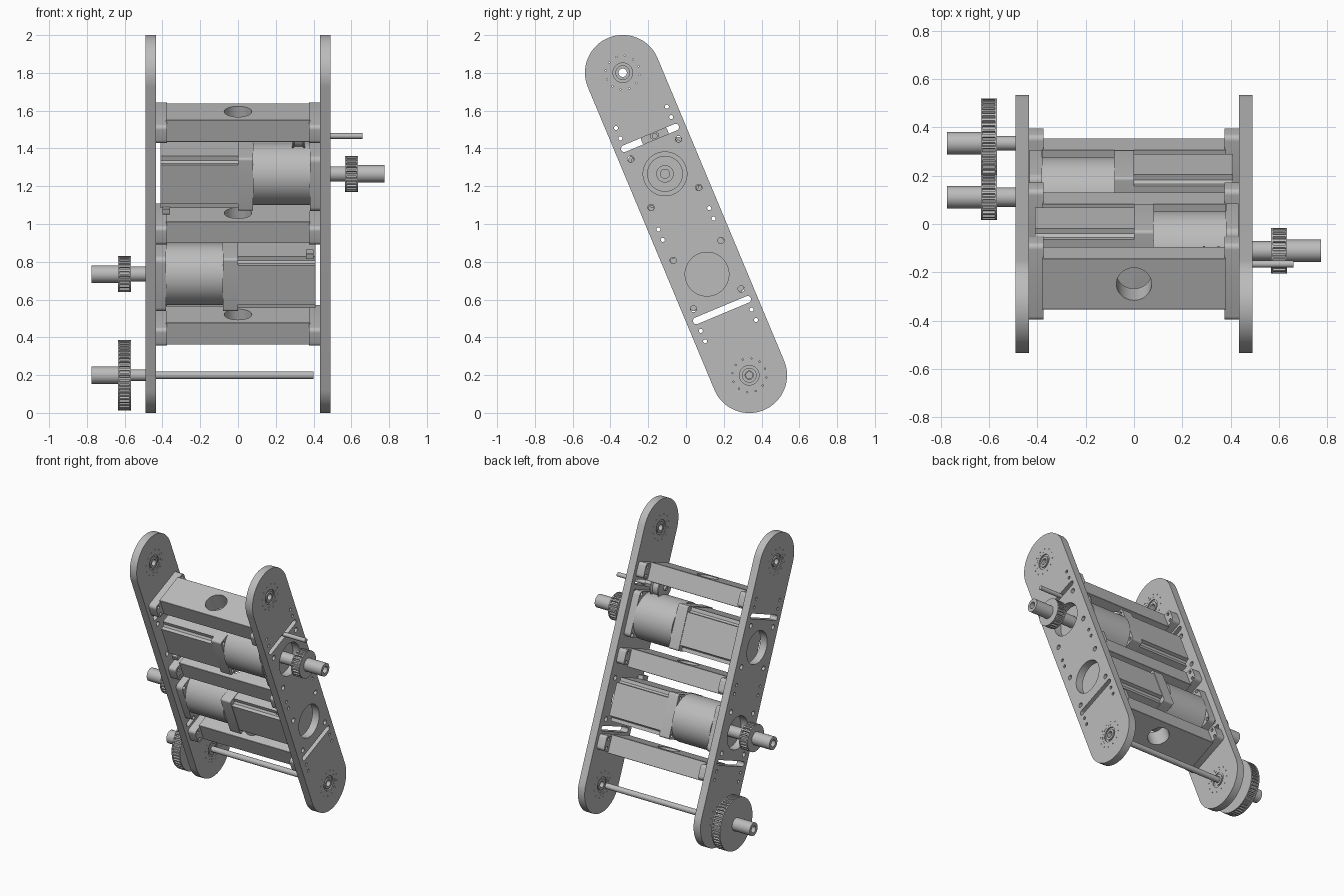
import bpy, bmesh, math
from mathutils import Matrix

cube = bpy.data.objects.get("Cube")
if cube:
    bpy.data.objects.remove(cube, do_unlink=True)

grey = bpy.data.materials.new("machined grey")
grey.use_nodes = True
grey.diffuse_color = (0.5, 0.5, 0.5, 1)
grey.node_tree.nodes["Principled BSDF"].inputs["Base Color"].default_value = (0.5, 0.5, 0.5, 1)

# Parts are built upright (y across the frame, z along it), then leaned back
LEAN = Matrix.Translation((0, 0, 1)) @ Matrix.Rotation(math.radians(22.7), 4, 'X')
END, MOTOR, BEAM, SLOT = 0.868, 0.288, 0.582, 0.494


def circle(r, cy=0, cz=0, n=32):
    return [(cy + r * math.cos(2 * math.pi * i / n), cz + r * math.sin(2 * math.pi * i / n))
            for i in range(n)]


def rounded(w, h, r, cy=0, cz=0, n=6):
    """Rounded rectangle with half sizes w and h."""
    pts = []
    for k, (sy, sz) in enumerate([(1, 1), (-1, 1), (-1, -1), (1, -1)]):
        for i in range(n + 1):
            a = math.pi / 2 * (k + i / n)
            pts.append((cy + sy * (w - r) + r * math.cos(a), cz + sz * (h - r) + r * math.sin(a)))
    return pts


def prism(bm, pts, x0, x1):
    """Extrude a (y, z) outline along x."""
    lo, hi = min(x0, x1), max(x0, x1)
    a = [bm.verts.new((lo, y, z)) for y, z in pts]
    b = [bm.verts.new((hi, y, z)) for y, z in pts]
    n = len(pts)
    bm.faces.new(a[::-1])
    bm.faces.new(b)
    for i in range(n):
        j = (i + 1) % n
        bm.faces.new((a[i], a[j], b[j], b[i]))


def lathe(bm, prof, cy, cz, n=32):
    """Revolve a closed (x, radius) loop about an axis along x."""
    rings = []
    for x, r in prof:
        rings.append([bm.verts.new((x, y, z)) for y, z in circle(r, cy, cz, n)])
    for k, ring in enumerate(rings):
        nxt = rings[(k + 1) % len(rings)]
        for i in range(n):
            j = (i + 1) % n
            bm.faces.new((ring[i], ring[j], nxt[j], nxt[i]))


def tube(bm, x0, x1, ro, ri, cy, cz):
    lathe(bm, [(x0, ri), (x0, ro), (x1, ro), (x1, ri)], cy, cz)


def make(name, bm, cutter=None):
    """Turn a bmesh into a finished object, cutting holes where asked."""
    def to_object(n, b):
        bmesh.ops.recalc_face_normals(b, faces=b.faces[:])
        me = bpy.data.meshes.new(n)
        b.to_mesh(me)
        b.free()
        o = bpy.data.objects.new(n, me)
        bpy.context.collection.objects.link(o)
        return o
    ob = to_object(name, bm)
    if cutter:
        cut = to_object("hole_cutter", cutter)
        cut.hide_render = True
        mod = ob.modifiers.new("holes", 'BOOLEAN')
        mod.operation, mod.solver, mod.object = 'DIFFERENCE', 'EXACT', cut
        dg = bpy.context.evaluated_depsgraph_get()
        dg.update()
        ob_mesh = bpy.data.meshes.new_from_object(ob.evaluated_get(dg))
        ob.modifiers.clear()
        ob.data = ob_mesh
        bpy.data.objects.remove(cut, do_unlink=True)
    ob.data.materials.clear()
    ob.data.materials.append(grey)
    ob.data.transform(LEAN)
    bpy.ops.object.select_all(action='DESELECT')
    ob.select_set(True)
    bpy.context.view_layer.objects.active = ob
    bpy.ops.object.shade_smooth_by_angle(angle=math.radians(30))
    return ob


# Side plates with bearing seats, motor openings, slots and screw holes
for side, word in ((1, "left"), (-1, "right")):
    bm, cut = bmesh.new(), bmesh.new()
    prism(bm, rounded(0.2, END + 0.2, 0.1999, n=20), side * 0.435, side * 0.49)
    holes = []
    for up in (1, -1):
        holes.append(circle(0.07, 0, up * END))
        holes.append(circle(0.116, 0, up * MOTOR, 48))
        holes.append(rounded(0.165, 0.018, 0.0179, 0, up * SLOT))
        holes += [circle(0.004, y, z, 6) for y, z in circle(0.09, 0, up * END, 12)]
        for y in (-1, 1):
            holes += [circle(0.017, y * 0.137, up * z, 16) for z in (0.43, 0.152)]
            holes += [circle(0.011, y * 0.146, up * z, 12) for z in (0.612, 0.552, 0.03)]
    for h in holes:
        prism(cut, h, side * 0.4, side * 0.53)
    make(word + "_side_plate", bm, cut)

    # Bearings at both ends of the plate
    for up, pos in ((1, "upper"), (-1, "lower")):
        bm = bmesh.new()
        tube(bm, side * 0.436, side * 0.489, 0.0705, 0.052, 0, up * END)
        tube(bm, side * 0.442, side * 0.481, 0.053, 0.038, 0, up * END)
        tube(bm, side * 0.436, side * 0.489, 0.039, 0.022, 0, up * END)
        make(f"{word}_{pos}_bearing", bm)

# Cross beams, each with a round opening, and their end brackets
for z, pos in ((BEAM, "upper"), (0, "middle"), (-BEAM, "lower")):
    bm, cut = bmesh.new(), bmesh.new()
    prism(bm, rounded(0.115, 0.063, 0.002, 0, z, 1), -0.38, 0.38)
    bmesh.ops.create_cone(cut, cap_ends=True, segments=40, radius1=0.073, radius2=0.073,
                          depth=0.3, matrix=Matrix.Translation((0, 0, z)))
    make(pos + "_cross_beam", bm, cut)
    for side, word in ((1, "left"), (-1, "right")):
        bm, cut = bmesh.new(), bmesh.new()
        prism(bm, rounded(0.172, 0.052, 0.022, 0, z), side * 0.375, side * 0.435)
        for y in (-0.146, 0.146):
            for dz in (-0.03, 0.03):
                prism(cut, circle(0.011, y, z + dz, 12), side * 0.36, side * 0.45)
        make(f"{word}_{pos}_bracket", bm, cut)


# Toothed pulley outline
def teeth(r, count, cz):
    pts = []
    for i in range(count):
        for f, rr in ((0, r - 0.012), (0.4, r - 0.012), (0.5, r), (0.9, r)):
            a = 2 * math.pi * (i + f) / count
            pts.append((rr * math.cos(a), cz + rr * math.sin(a)))
    return pts


def pulley(name, side, r, count, cz):
    bm = bmesh.new()
    prism(bm, teeth(r, count, cz), side * 0.574, side * 0.63)
    for x in (0.567, 0.627):
        prism(bm, circle(r, 0, cz, 48), side * x, side * (x + 0.008))
    tube(bm, side * 0.63, side * 0.775, 0.046, 0.024, 0, cz)
    make(name, bm)


# Two geared motors, facing opposite sides
for side, cz, pos in ((1, MOTOR, "upper"), (-1, -MOTOR, "lower")):
    bm = bmesh.new()
    w, c = 0.148, 0.112
    corner = [(w, c), (c + 0.012, c), (c, c + 0.012), (c, w)]
    body, quarter = [], corner
    for k in range(4):
        body += [(y, cz + z) for y, z in quarter]
        quarter = [(-z, y) for y, z in quarter]
    prism(bm, body, side * -0.41, 0)
    prism(bm, rounded(0.03, 0.016, 0.003, -0.11, cz - side * 0.16, 1), side * -0.40, side * -0.36)
    make(pos + "_motor_body", bm)

    bm, cut = bmesh.new(), bmesh.new()
    prism(bm, rounded(0.152, 0.152, 0.014, 0, cz), 0, side * 0.08)
    for y, z in circle(0.18, 0, 0, 4):
        a = (y + z) * 0.7071, (z - y) * 0.7071
        prism(cut, circle(0.012, a[0], cz + a[1], 12), side * 0.04, side * 0.1)
    make(pos + "_motor_flange", bm, cut)

    bm = bmesh.new()
    prism(bm, circle(0.165, 0, cz, 64), side * 0.08, side * 0.382)
    make(pos + "_gearbox", bm)

    bm, cut = bmesh.new(), bmesh.new()
    prism(bm, rounded(0.157, 0.157, 0.03, 0, cz), side * 0.382, side * 0.434)
    for y in (-0.137, 0.137):
        for dz in (-0.139, 0.139):
            prism(cut, circle(0.014, y, cz + dz, 12), side * 0.37, side * 0.45)
    make(pos + "_gearbox_mount", bm, cut)

    bm = bmesh.new()
    prism(bm, circle(0.04, 0, cz), side * 0.43, side * 0.567)
    make(pos + "_motor_shaft", bm)
    pulley(pos + "_motor_pulley", side, 0.095, 24, cz)

# Driven axle with its large pulley
bm = bmesh.new()
prism(bm, circle(0.02, 0, -END), -0.57, 0.4)
make("axle", bm)
bm = bmesh.new()
tube(bm, -0.57, -0.49, 0.03, 0.019, 0, -END)
make("axle_spacer", bm)
pulley("large_pulley", -1, 0.186, 48, -END)

# Belt tensioner: flanged idler on a rod through the slot
bm = bmesh.new()
lathe(bm, [(0.285, 0.014), (0.285, 0.075), (0.293, 0.075), (0.3, 0.062), (0.341, 0.062),
           (0.347, 0.075), (0.355, 0.075), (0.355, 0.014)], 0.027, SLOT)
make("tensioner_idler", bm)
bm = bmesh.new()
prism(bm, circle(0.015, 0.027, SLOT, 20), 0.27, 0.66)
prism(bm, circle(0.026, 0.027, SLOT, 6), 0.355, 0.43)
make("tensioner_rod", bm)
